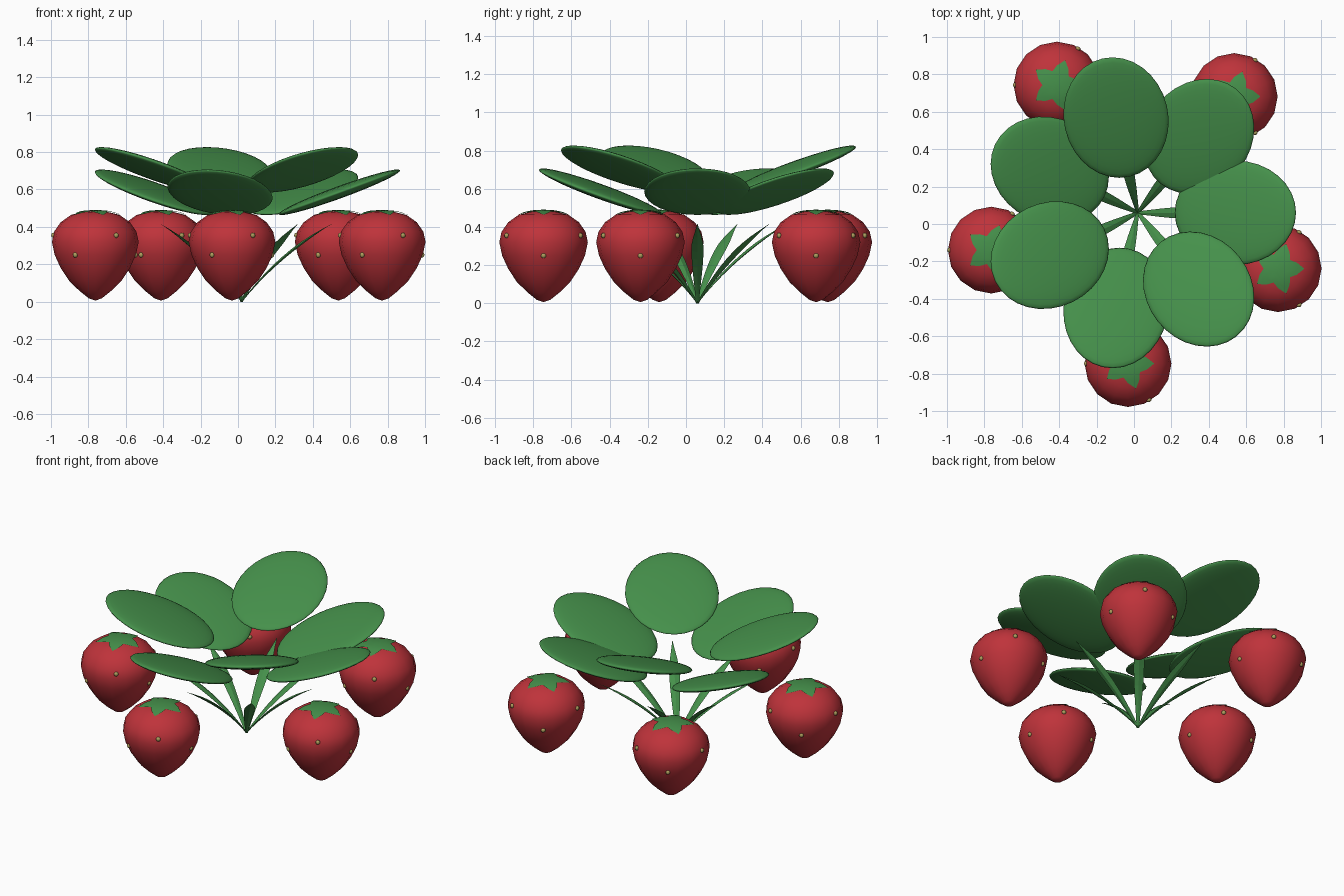
import bpy, bmesh, math
from mathutils import Matrix, Vector

if "Cube" in bpy.data.objects:
    bpy.data.objects.remove(bpy.data.objects["Cube"])

CENTRE = Vector((0.02, 0.06, 0))


def material(name, rgb):
    m = bpy.data.materials.new(name)
    m.diffuse_color = (*rgb, 1)
    m.use_nodes = True
    m.node_tree.nodes["Principled BSDF"].inputs["Base Color"].default_value = m.diffuse_color
    return m


GREEN = material("leaf green", (0.06, 0.28, 0.07))
RED = material("berry red", (0.52, 0.033, 0.043))
TAN = material("seed tan", (0.42, 0.34, 0.11))


def finish(bm, name, mat, smooth=True):
    bmesh.ops.recalc_face_normals(bm, faces=bm.faces)
    me = bpy.data.meshes.new(name)
    bm.to_mesh(me)
    bm.free()
    me.materials.append(mat)
    for p in me.polygons:
        p.use_smooth = smooth
    ob = bpy.data.objects.new(name, me)
    bpy.context.collection.objects.link(ob)
    return ob


# Berry outline: (radius, height) from tip to crown
PROFILE = [(0.035, 0.018), (0.085, 0.058), (0.14, 0.112), (0.185, 0.18),
           (0.217, 0.25), (0.232, 0.32), (0.22, 0.375), (0.185, 0.425),
           (0.13, 0.464), (0.065, 0.48)]


def crown_height(r):
    """Height of the berry's upper surface at radius r."""
    pts = [(0, 0.484)] + PROFILE[:4:-1]
    for (r0, z0), (r1, z1) in zip(pts, pts[1:]):
        if r <= r1:
            return z0 + (z1 - z0) * (r - r0) / (r1 - r0)
    return pts[-1][1]


def berry_body(name, pos, n=16):
    bm = bmesh.new()
    rings = [[bm.verts.new((r * math.cos(math.tau * i / n),
                            r * math.sin(math.tau * i / n), z)) for i in range(n)]
             for r, z in PROFILE]
    tip, top = bm.verts.new((0, 0, 0.006)), bm.verts.new((0, 0, 0.484))
    for i in range(n):
        j = (i + 1) % n
        for a, b in zip(rings, rings[1:]):
            bm.faces.new((a[i], a[j], b[j], b[i]))
        bm.faces.new((tip, rings[0][j], rings[0][i]))
        bm.faces.new((top, rings[-1][i], rings[-1][j]))
    finish(bm, name, RED).location = pos


def berry_calyx(name, pos):
    # Five-pointed star draped over the crown
    bm = bmesh.new()
    n, steps = 20, 4
    reach = [0.14, 0.105, 0.078, 0.105]
    top = bm.verts.new((0, 0, 0.491))
    spokes = []
    for i in range(n):
        a = math.tau * i / n
        row = []
        for s in range(1, steps + 1):
            r = reach[i % 4] * s / steps
            row.append(bm.verts.new((r * math.cos(a), r * math.sin(a),
                                     crown_height(r) + 0.007)))
        spokes.append(row)
    for i in range(n):
        a, b = spokes[i], spokes[(i + 1) % n]
        bm.faces.new((top, a[0], b[0]))
        for s in range(steps - 1):
            bm.faces.new((a[s], a[s + 1], b[s + 1], b[s]))
    finish(bm, name, GREEN).location = pos


def berry_seeds(name, pos):
    # Two staggered rings of three seeds
    bm = bmesh.new()
    for start, r, z in ((60, 0.224, 0.355), (0, 0.214, 0.25)):
        for k in range(3):
            m = (Matrix.Rotation(math.radians(start + 120 * k), 4, 'Z')
                 @ Matrix.Translation((r, 0, z))
                 @ Matrix.Diagonal((0.012, 0.014, 0.014, 1)))
            bmesh.ops.create_uvsphere(bm, u_segments=8, v_segments=6, radius=1, matrix=m)
    finish(bm, name, TAN).location = pos


def leaf(name, angle, height):
    # Flattened ellipsoid, tilted up towards its outer end
    bm = bmesh.new()
    m = (Matrix.Translation(CENTRE) @ Matrix.Rotation(angle, 4, 'Z')
         @ Matrix.Translation((0.522, 0, height))
         @ Matrix.Rotation(math.radians(-20), 4, 'Y')
         @ Matrix.Diagonal((0.345, 0.279, 0.033, 1)))
    bmesh.ops.create_uvsphere(bm, u_segments=32, v_segments=16, radius=1, matrix=m)
    finish(bm, name, GREEN)


def blade(name, angle):
    # Narrow arching blade with a shallow lens section and pointed end
    bm = bmesh.new()
    p0, p1, p2 = Vector((0, 0, 0)), Vector((0.2, 0, 0.26)), Vector((0.48, 0, 0.415))
    rows, steps = [], 10
    for s in range(steps + 1):
        t = s / steps
        p = p0 * (1 - t) ** 2 + p1 * 2 * t * (1 - t) + p2 * t * t
        d = ((p1 - p0) * (1 - t) + (p2 - p1) * t).normalized()
        up = Vector((-d.z, 0, d.x))
        w = 0.008 + 0.024 * math.sin(math.pi * min(1, t / 1.3)) ** 1.2
        if t > 0.65:
            w *= max(0.04, 1 - ((t - 0.65) / 0.35) ** 1.5)
        side = Vector((0, w, 0))
        rows.append([bm.verts.new(v) for v in
                     (p + side, p + up * w * 0.25, p - side, p - up * w * 0.25)])
    for a, b in zip(rows, rows[1:]):
        for k in range(4):
            bm.faces.new((a[k], a[(k + 1) % 4], b[(k + 1) % 4], b[k]))
    bm.faces.new(rows[0])
    bm.faces.new(rows[-1])
    bm.transform(Matrix.Translation(CENTRE) @ Matrix.Rotation(angle, 4, 'Z'))
    finish(bm, name, GREEN, smooth=False)


# Seven leaves at alternating heights, each with a blade beneath
for i in range(7):
    ang = -math.tau * i / 7
    leaf(f"leaf_{i + 1}", ang, 0.705 if i % 2 else 0.585)
    blade(f"blade_{i + 1}", ang)

# Five berries in a ring
for i in range(5):
    ang = math.radians(50.3 + 72 * i)
    pos = CENTRE + Vector((math.cos(ang), math.sin(ang), 0)) * 0.808
    berry_body(f"berry_{i + 1}", pos)
    berry_calyx(f"berry_calyx_{i + 1}", pos)
    berry_seeds(f"berry_seeds_{i + 1}", pos)
